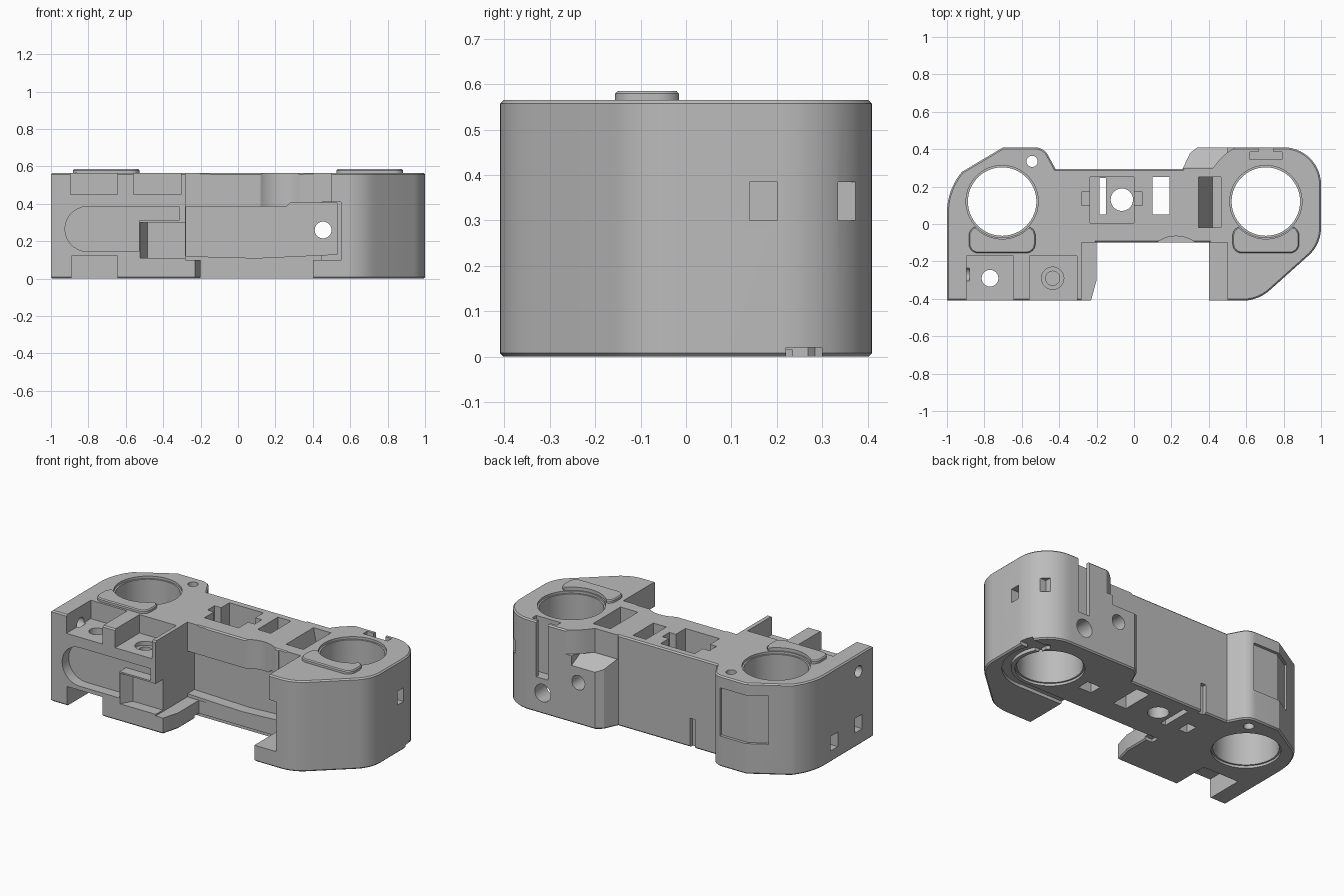
import bpy, bmesh, math

if "Cube" in bpy.data.objects:
    bpy.data.objects.remove(bpy.data.objects["Cube"], do_unlink=True)

grey = bpy.data.materials.new("plain_grey")
grey.use_nodes = True
grey.diffuse_color = (0.5, 0.5, 0.5, 1)
grey.node_tree.nodes["Principled BSDF"].inputs["Base Color"].default_value = (0.5, 0.5, 0.5, 1)

BIG = 1.5
TOP = 0.565


def add_object(name, bm):
    bmesh.ops.recalc_face_normals(bm, faces=bm.faces)
    mesh = bpy.data.meshes.new(name)
    bm.to_mesh(mesh)
    bm.free()
    ob = bpy.data.objects.new(name, mesh)
    bpy.context.collection.objects.link(ob)
    mesh.materials.append(grey)
    return ob


def prism(name, pts, lo, hi, axis="z", chamfer=0):
    """Extrude a 2D outline along an axis; axis x takes (y, z), axis y takes (x, z)."""
    put = {"x": lambda p, h: (h, *p),
           "y": lambda p, h: (p[0], h, p[1]),
           "z": lambda p, h: (*p, h)}[axis]
    bm = bmesh.new()
    rings = [[bm.verts.new(put(p, h)) for p in pts] for h in (lo, hi)]
    caps = [bm.faces.new(r) for r in rings]
    n = len(pts)
    for i in range(n):
        j = (i + 1) % n
        bm.faces.new((rings[0][i], rings[0][j], rings[1][j], rings[1][i]))
    bmesh.ops.recalc_face_normals(bm, faces=bm.faces)
    if chamfer:
        edges = list({e for f in caps for e in f.edges})
        bmesh.ops.bevel(bm, geom=edges, offset=chamfer, segments=1, affect="EDGES")
    return add_object(name, bm)


def arc(cx, cy, r, a0, a1, n=14):
    steps = [math.radians(a0 + (a1 - a0) * i / n) for i in range(n + 1)]
    return [(cx + r * math.cos(a), cy + r * math.sin(a)) for a in steps]


def circle(cx, cy, r, n=48):
    return arc(cx, cy, r, 0, 360, n)[:-1]


def rect(a0, a1, b0, b1):
    return [(a0, b0), (a1, b0), (a1, b1), (a0, b1)]


def rounded_rect(a0, a1, b0, b1, r):
    return (arc(a1 - r, b0 + r, r, -90, 0, 6) + arc(a1 - r, b1 - r, r, 0, 90, 6)
            + arc(a0 + r, b1 - r, r, 90, 180, 6) + arc(a0 + r, b0 + r, r, 180, 270, 6))


def cut(ob, pts, lo, hi, axis="z"):
    cutter = prism("cutter", pts, lo, hi, axis)
    cutter.hide_render = True
    mod = ob.modifiers.new("cut", "BOOLEAN")
    mod.operation = "DIFFERENCE"
    mod.solver = "EXACT"
    mod.object = cutter
    graph = bpy.context.evaluated_depsgraph_get()
    old = ob.data
    new = bpy.data.meshes.new_from_object(ob.evaluated_get(graph))
    ob.modifiers.clear()
    ob.data = new
    bpy.data.meshes.remove(old)
    bpy.data.objects.remove(cutter, do_unlink=True)


def cut_box(ob, x0, x1, y0, y1, z0, z1):
    cut(ob, rect(x0, x1, y0, y1), z0, z1)


# Main housing outline: two rounded ends joined by a narrow bridge
outline = [(-1, -.41), (-.23, -.41), (-.2, -.3), (-.2, -.1), (.4, -.1), (.4, -.41)]
outline += arc(.58, -.19, .22, -90, -45, 6)
outline += arc(.8, -.02, .2, -45, 0, 6)
outline += arc(.8, .21, .2, 0, 90)
outline += [(.34, .41), (.3, .38), (.26, .295), (-.42, .295)]
outline += arc(-.53, .33, .08, 30, 90, 6)
outline += [(-.7, .41)] + arc(-.66, .06, .34, 140, 180, 10)
housing = prism("housing", outline, 0, TOP, chamfer=.008)

# Steps that leave low ledges beside the front opening
cut_box(housing, -.28, -.15, -.6, -.098, .1, 1)
cut_box(housing, .35, .5, -.6, -.098, .1, 1)
cut_box(housing, .45, .55, -.6, -.05, .1, .41)

# Deep recess under the bridge beam and the scalloped beam edge
cut(housing, [(-.279, .12), (.1, .11), (.53, .13), (.53, .405), (.28, .405), (.26, .385), (-.279, .385)],
    -.2, -.03, "y")
cut(housing, circle(.225, -.24, .175), .3, 1)

# Sloped low shoulder on the back of the bridge
shoulder = [(.1, .297), (.42, .297)] + arc(.7, .12, .33, 142, 113, 8) + [(.57, .6), (.1, .6)]
cut(housing, shoulder, .415, 1)
cut(housing, [(.3, .417), (.6, .25), (.6, .417)], .2, .5, "x")

# Bearing bores with a small lip at each end
for side in (-1, 1):
    cut(housing, circle(side * .705, .12, .183, 64), -BIG, BIG)
    cut(housing, circle(side * .705, .12, .193, 64), TOP - .015, BIG)
    cut(housing, circle(side * .705, .12, .193, 64), -BIG, .015)

# Front corner: shallow rounded window, open label niche, top pockets, bottom notch
window = arc(-.805, .265, .12, 90, 270) + [(-.53, .145), (-.53, .31), (-.315, .31), (-.315, .385)]
cut(housing, window, -.6, -.345, "y")
cut(housing, [(-.525, -.6), (-.525, -.41), (-.485, -.34), (-.2, -.34), (-.2, -.6)], .11, .3)
for x0, x1 in ((-.895, -.645), (-.56, -.305)):
    cut_box(housing, x0, x1, -.6, -.17, .45, 1)
cut_box(housing, -.89, -.645, -.6, -.17, -1, .12)
cut(housing, circle(-.77, -.29, .045, 24), -BIG, BIG)
cut(housing, circle(-.435, -.29, .06, 24), .425, 1)
cut(housing, circle(-.435, -.29, .038, 24), .2, 1)

# Bridge pockets and slots
cut_box(housing, -.235, 0, .005, .25, .3, 1)
cut_box(housing, -.28, .045, .1, .17, .36, 1)
cut_box(housing, -.185, -.15, .05, .245, -1, 1)
cut(housing, circle(-.065, .13, .06, 32), -BIG, BIG)
cut_box(housing, .1, .19, .05, .25, -1, 1)
cut(housing, [(.345, .7), (.345, TOP), (.42, .2), (.465, .2), (.465, .7)], -.02, .25, "y")
cut_box(housing, .36, .45, .06, .14, -1, .06)
cut_box(housing, -.33, -.27, .06, .14, -1, .06)

# Cable channel under the right end and along the bridge front
cut(housing, arc(.705, .12, .265, -100, 50, 30) + arc(.705, .12, .215, 50, -100, 30), -1, .02)
cut_box(housing, .86, 1.2, .22, .3, -1, .02)
cut_box(housing, -.25, .68, -.143, -.092, -1, .02)

# Small pin hole and back corner holes
cut(housing, circle(-.545, .335, .03, 24), -BIG, BIG)
cut(housing, circle(.455, .26, .045, 24), -.2, BIG, "y")
cut(housing, circle(.7, .13, .055, 24), .2, BIG, "y")

# T slot on the back of the right end
cut_box(housing, .62, .79, .345, .385, .22, 1)
cut_box(housing, .665, .745, .36, .6, .22, 1)

# Shallow label panel on the back of the left end, upright groove on the bridge back
cut(housing, [(-.52, .392), (-.7, .392), (-.81, .326), (-.81, .6), (-.52, .6)], .19, .49)
cut_box(housing, -.27, -.235, .27, .6, -1, .18)

# Square nut windows and screw holes in the end walls
for y0, y1 in ((.14, .2), (.335, .38)):
    cut_box(housing, .915, 1.2, y0, y1, .3, .385)
for y0, z0 in ((-.065, .07), (-.305, .09)):
    cut_box(housing, -1.2, -.91, y0, y0 + .07, z0, z0 + .09)
cut(housing, circle(-.27, .46, .035, 24), -1.2, -.88, "x")

# Raised rounded pads beside each bore
pads = []
for side, label in ((-1, "left_pad"), (1, "right_pad")):
    mid = side * .705
    pad = prism(label, rounded_rect(mid - .178, mid + .178, -.156, -.012, .05), TOP - .02, .585, chamfer=.006)
    cut(pad, circle(mid, .12, .2, 64), 0, 1)
    pads.append(pad)

# Smooth curves, keep hard edges
bpy.ops.object.select_all(action="DESELECT")
for ob in [housing] + pads:
    ob.select_set(True)
bpy.context.view_layer.objects.active = housing
bpy.ops.object.shade_smooth_by_angle(angle=math.radians(25))
